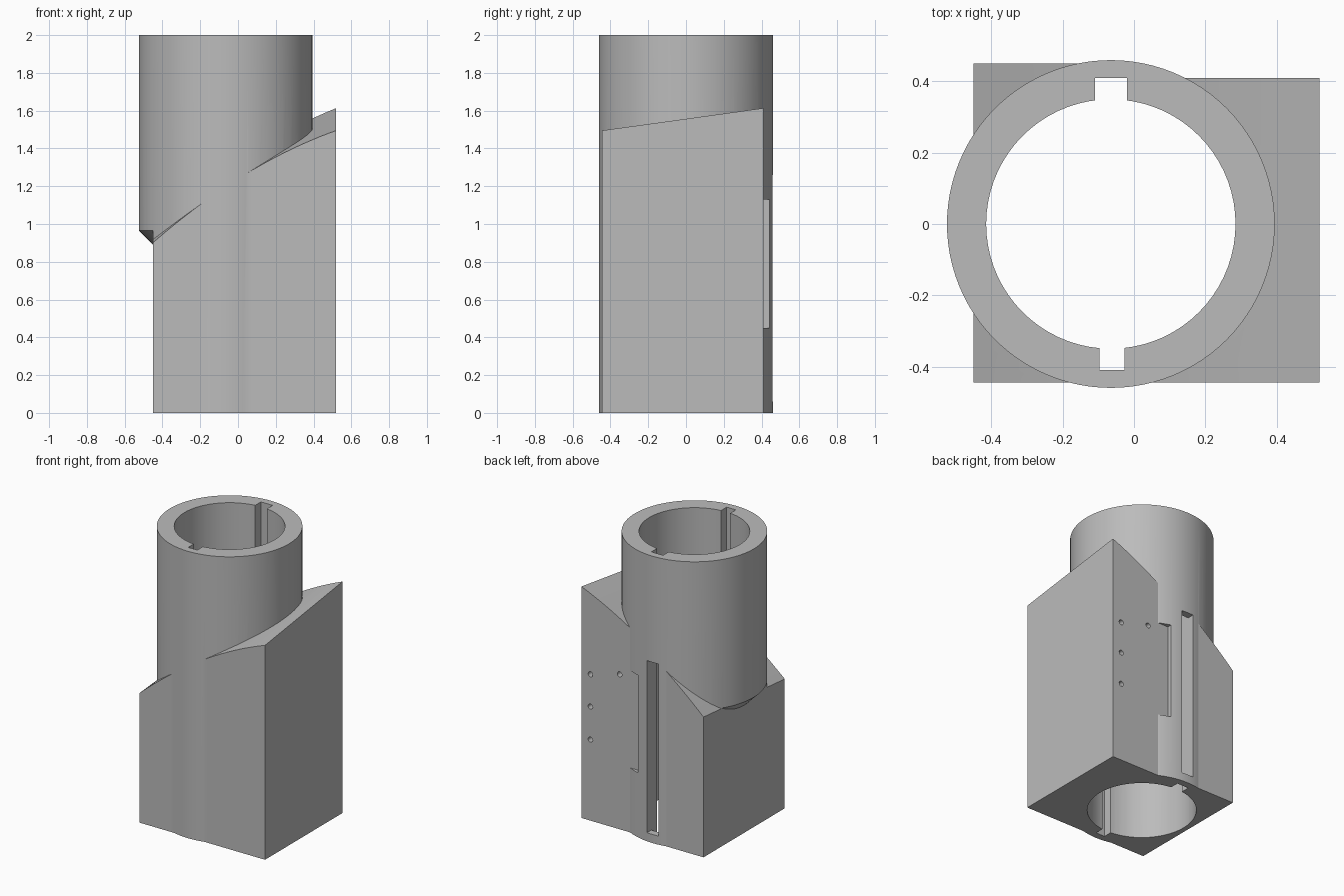
import bpy, bmesh, math
from mathutils import Matrix, Vector

cube = bpy.data.objects.get("Cube")
if cube:
    bpy.data.objects.remove(cube, do_unlink=True)

AXIS_X = -0.065          # tube axis
R_OUT, R_IN = 0.46, 0.35
LEFT, RIGHT, FRONT, BACK, STEP = -0.45, 0.52, -0.445, 0.45, 0.41

grey = bpy.data.materials.new("plain grey")
grey.use_nodes = True
colour = (0.5, 0.5, 0.5, 1)
grey.diffuse_color = colour
grey.node_tree.nodes["Principled BSDF"].inputs["Base Color"].default_value = colour


def make(name, bm):
    bmesh.ops.recalc_face_normals(bm, faces=bm.faces)
    mesh = bpy.data.meshes.new(name)
    bm.to_mesh(mesh)
    bm.free()
    mesh.materials.append(grey)
    obj = bpy.data.objects.new(name, mesh)
    bpy.context.collection.objects.link(obj)
    return obj


def box(name, low, high):
    bm = bmesh.new()
    low, high = Vector(low), Vector(high)
    place = Matrix.Translation((low + high) / 2) @ Matrix.Diagonal((*(high - low), 1))
    bmesh.ops.create_cube(bm, size=1, matrix=place)
    return make(name, bm)


def round_bar(name, r_low, r_high, z_low, z_high, segments=96):
    bm = bmesh.new()
    bmesh.ops.create_cone(bm, cap_ends=True, segments=segments, radius1=r_low,
                          radius2=r_high, depth=z_high - z_low,
                          matrix=Matrix.Translation((AXIS_X, 0, (z_low + z_high) / 2)))
    return make(name, bm)


def combine(target, tool, operation):
    mod = target.modifiers.new(operation.lower(), "BOOLEAN")
    mod.operation, mod.object, mod.solver = operation, tool, "EXACT"
    bpy.context.view_layer.objects.active = target
    bpy.ops.object.modifier_apply(modifier=mod.name)
    bpy.data.objects.remove(tool, do_unlink=True)


def top_height(x, y):
    return 1.239 + 0.63 * x - 0.265 * x * x + (0.11 + 0.055 * x) * (y - FRONT)


# Block with a gently bowed, sloping top
bm = bmesh.new()
rings = []
STEPS = 24
for i in range(STEPS + 1):
    x = LEFT + (RIGHT - LEFT) * i / STEPS
    rings.append([bm.verts.new(p) for p in (
        (x, FRONT, 0), (x, BACK, 0),
        (x, BACK, top_height(x, BACK)), (x, FRONT, top_height(x, FRONT)))])
for a, b in zip(rings, rings[1:]):
    for j in range(4):
        k = (j + 1) % 4
        bm.faces.new((a[j], a[k], b[k], b[j]))
bm.faces.new(rings[0])
bm.faces.new(rings[-1])
body = make("tube_holder_body", bm)

# Recessed right part of the back wall
combine(body, box("back_step", (-0.06, STEP, -1), (1, 1, 3)), "DIFFERENCE")

# Tube running the full height
combine(body, round_bar("outer_tube", R_OUT, R_OUT, 0, 2), "UNION")

# Trim the low overhang flush with the side, leaving a tapered underside
trim = box("overhang_trim", (-1, -0.4, -0.1), (LEFT, 0.4, 1.0))
combine(trim, round_bar("overhang_taper", 0.01, 0.61, 0.515, 1.115), "DIFFERENCE")
combine(body, trim, "DIFFERENCE")

# Bore with two keyways
combine(body, round_bar("bore", R_IN, R_IN, -0.1, 2.1, 72), "DIFFERENCE")
combine(body, box("back_keyway", (-0.11, 0.2, -0.1), (-0.02, STEP, 2.1)), "DIFFERENCE")
combine(body, box("front_keyway", (-0.097, -0.41, -0.1), (-0.027, -0.2, 2.1)), "DIFFERENCE")

# Long slot through the back wall and the plate seat beside it
combine(body, box("back_slot", (-0.11, 0.38, 0.06), (-0.02, 0.6, 1.26)), "DIFFERENCE")
combine(body, box("plate_seat", (0.06, STEP, 0.45), (0.3, 0.6, 1.13)), "DIFFERENCE")

# Screw holes in the back wall
for x, z in ((0.45, 1.02), (0.225, 1.08), (0.45, 0.795), (0.45, 0.565)):
    bm = bmesh.new()
    place = Matrix.Translation((x, STEP, z)) @ Matrix.Rotation(math.pi / 2, 4, "X")
    bmesh.ops.create_cone(bm, cap_ends=True, segments=20, radius1=0.018,
                          radius2=0.018, depth=0.16, matrix=place)
    combine(body, make("screw_hole", bm), "DIFFERENCE")

bpy.ops.object.select_all(action="DESELECT")
body.select_set(True)
bpy.context.view_layer.objects.active = body
bpy.ops.object.shade_smooth_by_angle(angle=math.radians(20))
